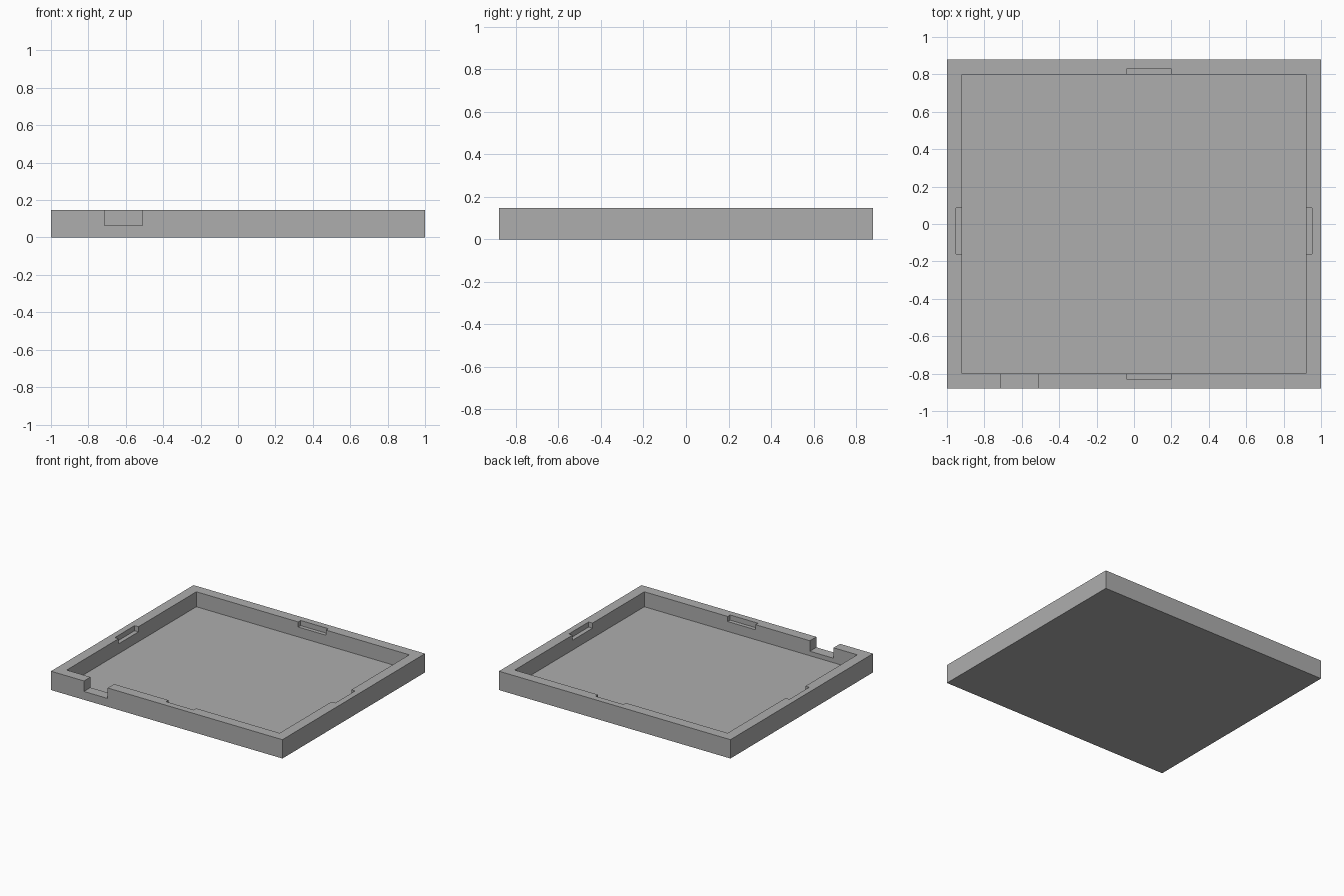
import bpy

if "Cube" in bpy.data.objects:
    bpy.data.objects.remove(bpy.data.objects["Cube"])

H = 0.147       # tray height
FLOOR = 0.03    # floor thickness
TOP = 0.25      # cutters reach above the rim

gray = bpy.data.materials.new("plain gray")
gray.diffuse_color = (0.42, 0.42, 0.42, 1)
gray.use_nodes = True
gray.node_tree.nodes["Principled BSDF"].inputs["Base Color"].default_value = gray.diffuse_color


def box(name, x0, x1, y0, y1, z0, z1):
    bpy.ops.mesh.primitive_cube_add(
        size=1, location=((x0 + x1) / 2, (y0 + y1) / 2, (z0 + z1) / 2))
    ob = bpy.context.object
    ob.name = name
    ob.scale = (x1 - x0, y1 - y0, z1 - z0)
    bpy.ops.object.transform_apply(location=True, rotation=False, scale=True)
    return ob


# solid slab that becomes the tray
tray = box("tray", -1, 1, -0.88, 0.88, 0, H)
tray.data.materials.append(gray)

# main recess, then the cable notch through the front wall
cutters = [
    box("recess_cutter", -0.92, 0.92, -0.80, 0.80, FLOOR, TOP),
    box("notch_cutter", -0.715, -0.51, -0.95, -0.75, 0.065, TOP),
]
# shallow clip slots in the inner rim of all four walls
SLOT_Z = 0.107
for s in (-1, 1):
    ya, yb = sorted((s * 0.75, s * 0.83))
    cutters.append(box("clip_slot_cutter", -0.04, 0.20, ya, yb, SLOT_Z, TOP))
    xa, xb = sorted((s * 0.87, s * 0.953))
    cutters.append(box("clip_slot_cutter", xa, xb, -0.16, 0.085, SLOT_Z, TOP))

# cut everything and discard the helpers
bpy.context.view_layer.objects.active = tray
for c in cutters:
    c.hide_render = True
    m = tray.modifiers.new("cut", "BOOLEAN")
    m.operation = "DIFFERENCE"
    m.solver = "EXACT"
    m.object = c
    bpy.ops.object.modifier_apply(modifier=m.name)
    bpy.data.objects.remove(c, do_unlink=True)
